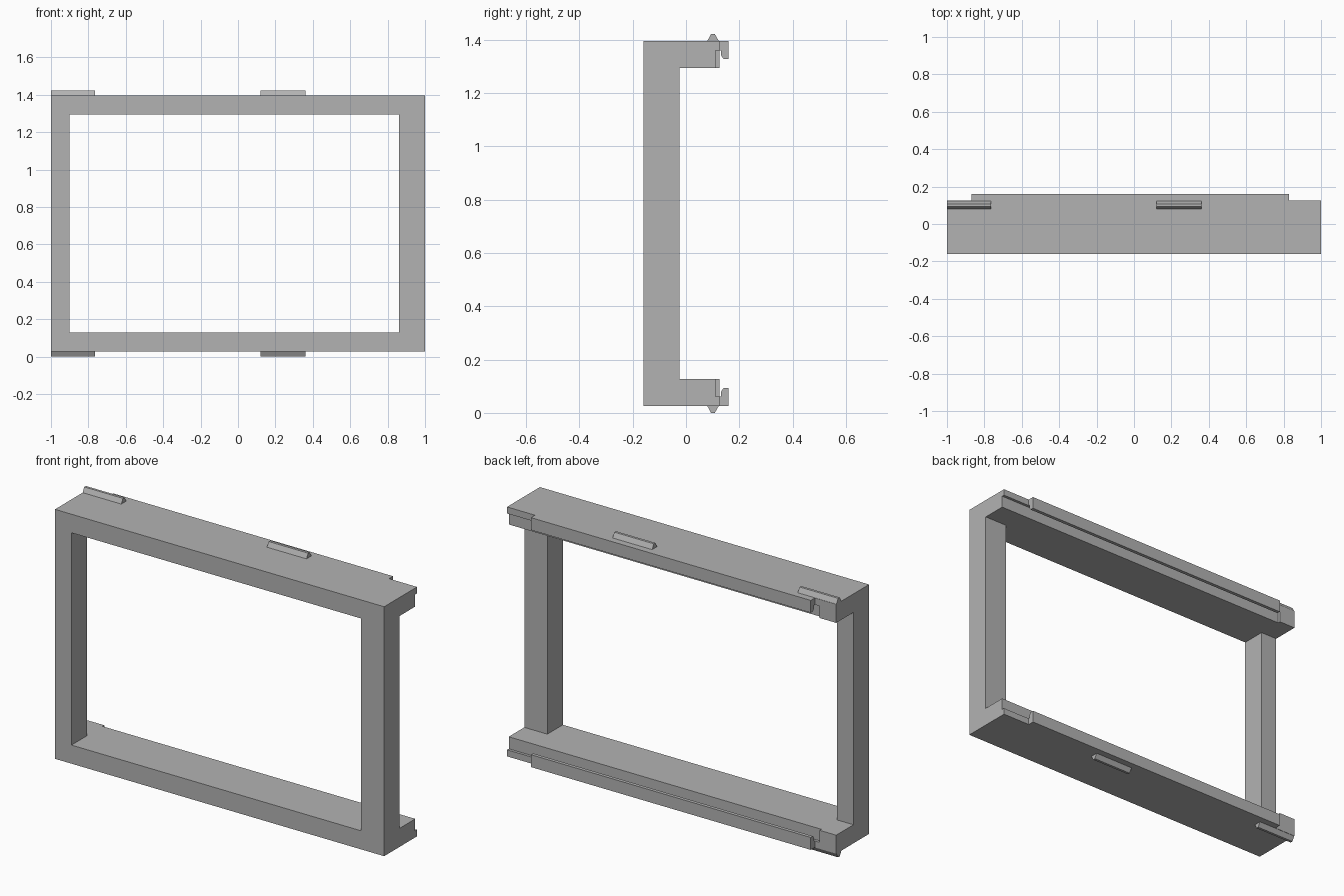
import bpy
import bmesh

cube = bpy.data.objects.get("Cube")
if cube:
    bpy.data.objects.remove(cube, do_unlink=True)

grey = bpy.data.materials.new("plain grey")
grey.use_nodes = True
colour = (0.45, 0.45, 0.45, 1)
grey.diffuse_color = colour
grey.node_tree.nodes["Principled BSDF"].inputs["Base Color"].default_value = colour

HEIGHT = 1.422
TOP, RAIL = 1.396, 1.294            # upper rail: top and underside
FRONT, POST_BACK, RAIL_BACK, STEP = -0.16, -0.025, 0.11, 0.125


def finish(name, bm):
    bmesh.ops.recalc_face_normals(bm, faces=bm.faces)
    mesh = bpy.data.meshes.new(name)
    bm.to_mesh(mesh)
    bm.free()
    mesh.materials.append(grey)
    obj = bpy.data.objects.new(name, mesh)
    bpy.context.collection.objects.link(obj)


def push_back(bm, faces, depth):
    """Extrude faces along +y and return the new end faces."""
    out = bmesh.ops.extrude_face_region(bm, geom=faces)["geom"]
    verts = [g for g in out if isinstance(g, bmesh.types.BMVert)]
    bmesh.ops.translate(bm, verts=verts, vec=(0, depth, 0))
    return [g for g in out if isinstance(g, bmesh.types.BMFace)]


def prism(name, profile, x0, x1):
    """Extrude a (y, z) profile along x."""
    bm = bmesh.new()
    face = bm.faces.new([bm.verts.new((x0, y, z)) for y, z in profile])
    out = bmesh.ops.extrude_face_region(bm, geom=[face])["geom"]
    # the starting face stays as the end cap
    verts = [g for g in out if isinstance(g, bmesh.types.BMVert)]
    bmesh.ops.translate(bm, verts=verts, vec=(x1 - x0, 0, 0))
    if not face.is_valid:
        bm.faces.new([v for v in bm.verts if v not in verts])
    finish(name, bm)


# Frame: ring of cells, with deeper rails and the deepest blocks at one end
bm = bmesh.new()
xs = (-1, -0.9, 0.86, 1)
zs = (HEIGHT - TOP, HEIGHT - RAIL, RAIL, TOP)
grid = [[bm.verts.new((x, FRONT, z)) for x in xs] for z in zs]
ring = [bm.faces.new((grid[j][i], grid[j][i + 1], grid[j + 1][i + 1], grid[j + 1][i]))
        for j in range(3) for i in range(3) if (i, j) != (1, 1)]
front = [f.copy() for f in ring]
back = push_back(bm, ring, POST_BACK - FRONT)
mid = HEIGHT / 2
rails = [f for f in back if abs(f.calc_center_median().z - mid) > 0.5]
back = push_back(bm, rails, RAIL_BACK - POST_BACK)
push_back(bm, [f for f in back if f.calc_center_median().x < -0.9], STEP - RAIL_BACK)
bmesh.ops.remove_doubles(bm, verts=bm.verts, dist=0.0001)
bmesh.ops.dissolve_limit(bm, angle_limit=0.01, verts=bm.verts, edges=bm.edges)
finish("frame", bm)

# Rail details, repeated upside down on the lower rail
ledge = [(RAIL_BACK, 1.36), (STEP, 1.36), (STEP, TOP), (RAIL_BACK, TOP)]
lip = [(STEP, 1.36), (0.131, 1.36), (0.131, 1.343), (0.141, 1.328),
       (0.16, 1.328), (0.16, TOP), (STEP, TOP)]
ridge = [(0.08, TOP), (0.094, HEIGHT), (0.108, HEIGHT), (0.123, TOP)]

for side in ("upper", "lower"):
    def place(profile):
        return profile if side == "upper" else [(y, HEIGHT - z) for y, z in profile]
    prism(side + "_ledge", place(ledge), -0.9, 1)
    prism(side + "_hook_lip", place(lip), -0.87, 0.83)
    prism(side + "_right_ridge", place(ridge), -1, -0.765)
    prism(side + "_left_ridge", place(ridge), 0.12, 0.36)
